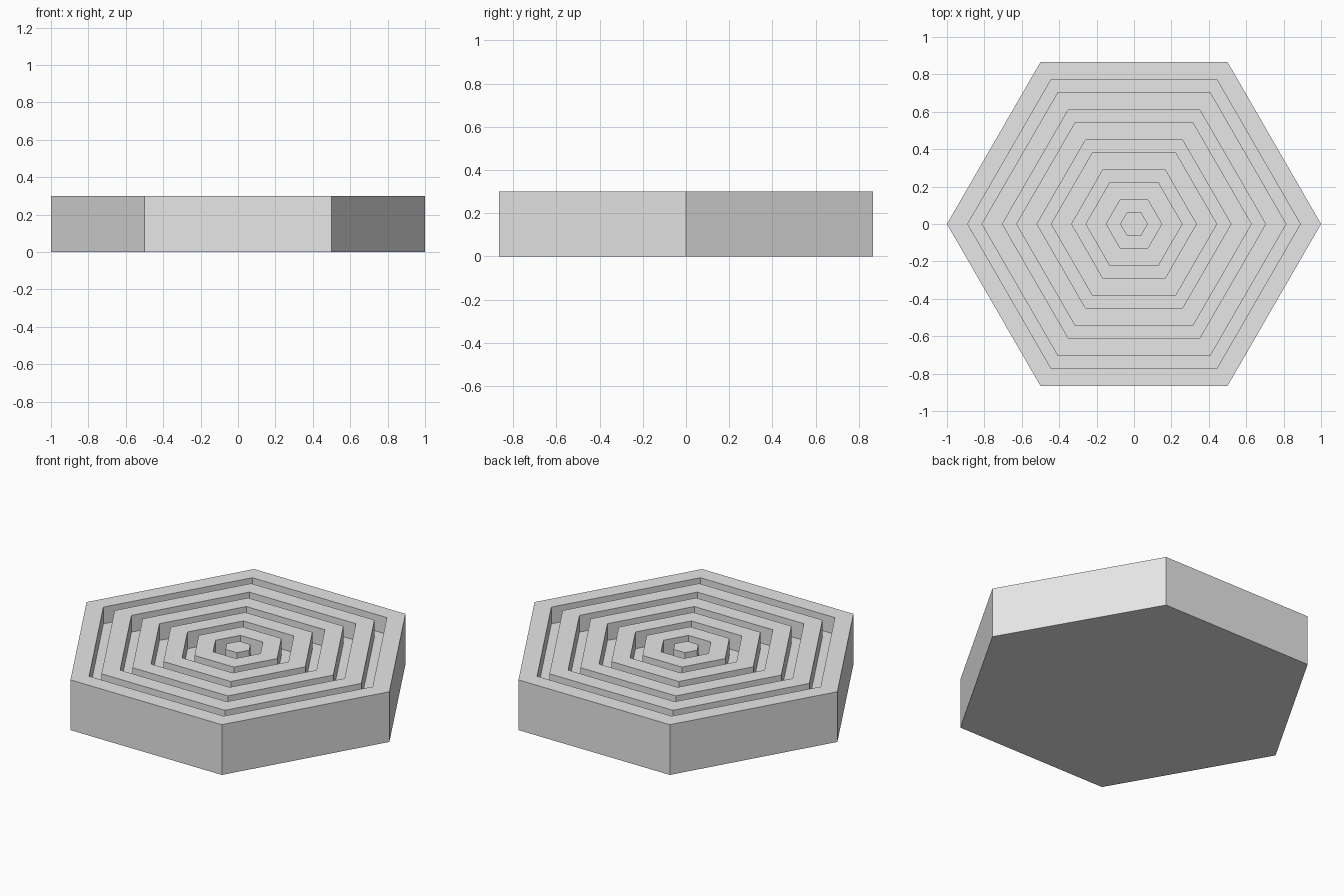
import bpy
import bmesh
from math import cos, sin, tau

cube = bpy.data.objects.get("Cube")
if cube:
    bpy.data.objects.remove(cube, do_unlink=True)

SIDES = 6
HEIGHT = 0.3
GROOVE_DEPTH = 0.1
UNIT = 1 / 27
# Outer and inner radius of each groove, in units of the plate radius
GROOVES = [(24, 22), (19, 17), (14, 12), (9, 7), (4, 2)]

# Plain grey material
grey = bpy.data.materials.new("plain_grey")
grey.use_nodes = True
grey.diffuse_color = (0.8, 0.8, 0.8, 1)
grey.node_tree.nodes["Principled BSDF"].inputs["Base Color"].default_value = (0.8, 0.8, 0.8, 1)

# Stepped cross-section from the bottom rim to the centre post
profile = [(1, 0), (1, HEIGHT)]
floor = HEIGHT - GROOVE_DEPTH
for outer, inner in GROOVES:
    a, b = outer * UNIT, inner * UNIT
    profile += [(a, HEIGHT), (a, floor), (b, floor), (b, HEIGHT)]

# Sweep the cross-section round the hexagon and cap both ends
bm = bmesh.new()
rings = []
for radius, z in profile:
    angles = [tau * i / SIDES for i in range(SIDES)]
    rings.append([bm.verts.new((radius * cos(t), radius * sin(t), z)) for t in angles])
for low, high in zip(rings, rings[1:]):
    for i in range(SIDES):
        j = (i + 1) % SIDES
        bm.faces.new((low[i], low[j], high[j], high[i]))
bm.faces.new(rings[0][::-1])
bm.faces.new(rings[-1])
bmesh.ops.recalc_face_normals(bm, faces=bm.faces)

mesh = bpy.data.meshes.new("grooved_hexagon_plate")
bm.to_mesh(mesh)
bm.free()
mesh.materials.append(grey)
plate = bpy.data.objects.new("grooved_hexagon_plate", mesh)
bpy.context.collection.objects.link(plate)
